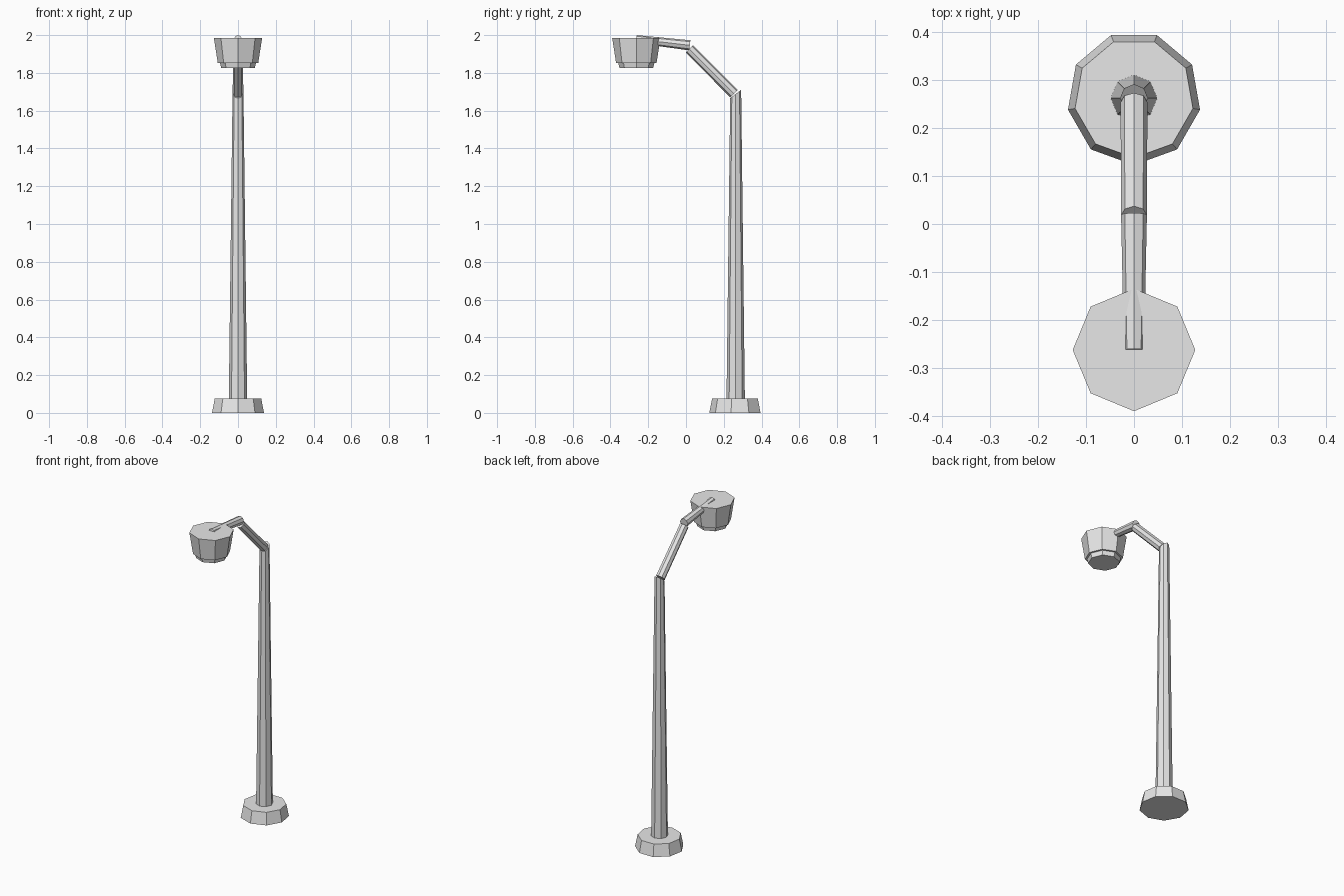
import bpy, bmesh, math
from mathutils import Vector

cube = bpy.data.objects.get("Cube")
if cube:
    bpy.data.objects.remove(cube, do_unlink=True)

grey = bpy.data.materials.new("light_grey")
grey.use_nodes = True
colour = (0.8, 0.8, 0.8, 1)
grey.diffuse_color = colour
grey.node_tree.nodes["Principled BSDF"].inputs["Base Color"].default_value = colour


def taper(name, start, end, r_start, r_end, sides=8, turn=0.0, slant=0.0):
    """Capped, tapered prism between two points; slant tilts its end ring."""
    start, end = Vector(start), Vector(end)
    axis = (end - start).normalized()
    side = Vector((1, 0, 0))
    up = axis.cross(side)
    bm = bmesh.new()
    rings = []
    for centre, radius, tilt in ((start, r_start, 0), (end, r_end, slant)):
        ring = []
        for k in range(sides):
            a = turn + math.tau * k / sides
            lift = axis * tilt * math.cos(a)
            ring.append(bm.verts.new(
                centre + radius * (up * math.cos(a) + side * math.sin(a)) + lift))
        rings.append(ring)
    low, high = rings
    for k in range(sides):
        j = (k + 1) % sides
        bm.faces.new((low[k], low[j], high[j], high[k]))
    bm.faces.new(low)
    bm.faces.new(high)
    bmesh.ops.recalc_face_normals(bm, faces=bm.faces)
    mesh = bpy.data.meshes.new(name)
    bm.to_mesh(mesh)
    bm.free()
    mesh.materials.append(grey)
    obj = bpy.data.objects.new(name, mesh)
    bpy.context.collection.objects.link(obj)
    return obj


POLE_Y = 0.263
LAMP_Y = -0.263

# Foot and upright, with a slanted top where the arm joins
taper("base", (0, POLE_Y, 0), (0, POLE_Y, 0.075), 0.14, 0.125, sides=9, turn=math.pi)
taper("pole", (0, POLE_Y, 0.04), (0, POLE_Y, 1.688), 0.049, 0.029, slant=0.022)

# Two straight arm sections
taper("lower_arm", (0, 0.254, 1.69), (0, 0.018, 1.927), 0.028, 0.027)
taper("upper_arm", (0, 0.02, 1.946), (0, LAMP_Y, 1.979), 0.027, 0.021)

# Lamp head with a smaller lens underneath
taper("lamp_housing", (0, LAMP_Y, 1.852), (0, LAMP_Y, 1.986), 0.107, 0.128)
taper("lamp_lens", (0, LAMP_Y, 1.825), (0, LAMP_Y, 1.86), 0.089, 0.097)
